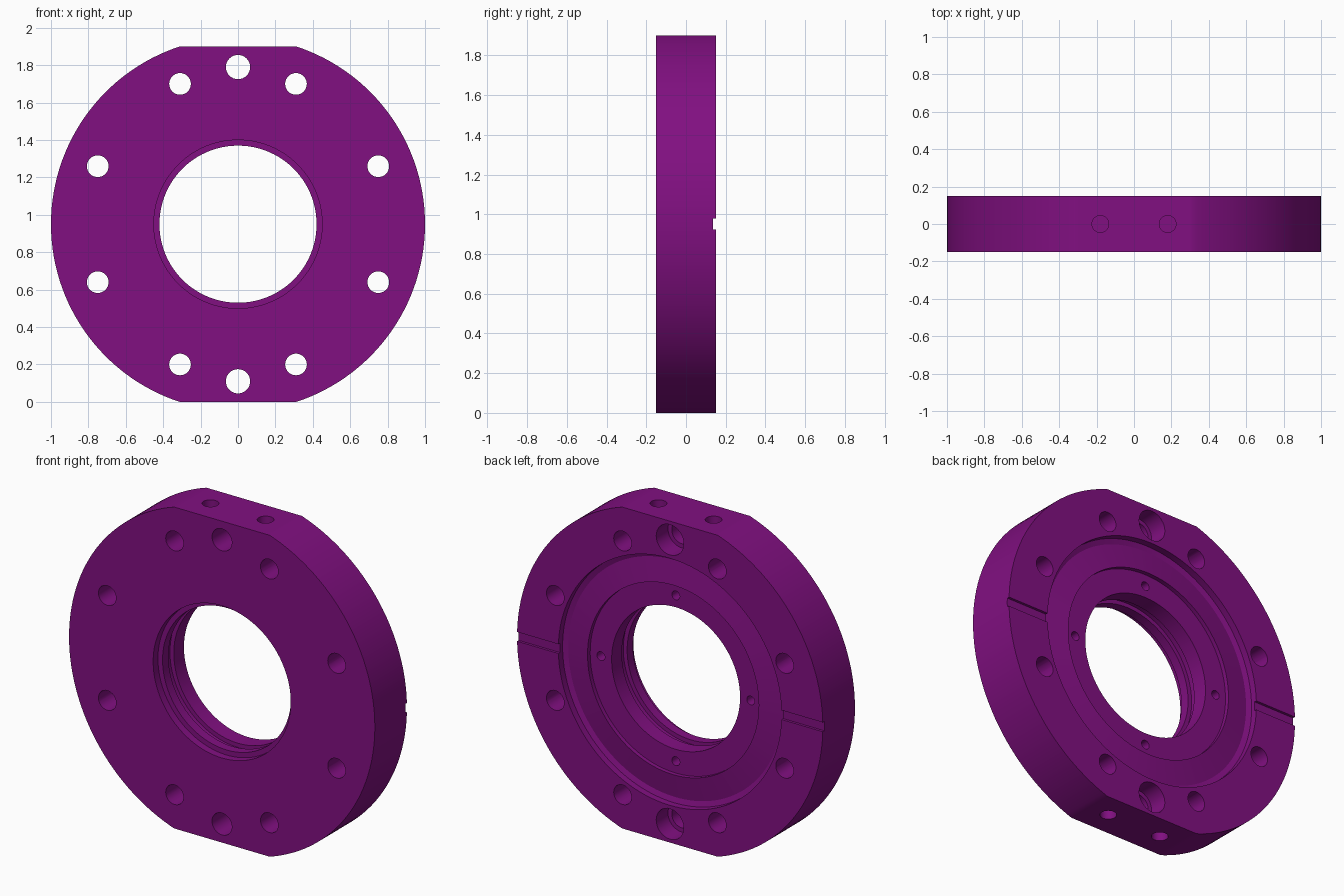
import bpy, bmesh, math
from mathutils import Matrix, Vector

cube = bpy.data.objects.get("Cube")
if cube:
    bpy.data.objects.remove(cube)

CENTRE = 0.95      # height of the ring axis, also half the distance across the flats
HALF = 0.15        # half thickness

purple = bpy.data.materials.new("purple")
purple.use_nodes = True
purple.diffuse_color = (0.22, 0.005, 0.22, 1)
purple.node_tree.nodes["Principled BSDF"].inputs["Base Color"].default_value = purple.diffuse_color


def make_object(name, bm):
    bmesh.ops.recalc_face_normals(bm, faces=bm.faces)
    mesh = bpy.data.meshes.new(name)
    bm.to_mesh(mesh)
    bm.free()
    obj = bpy.data.objects.new(name, mesh)
    bpy.context.collection.objects.link(obj)
    return obj


def lathe(name, profile, steps):
    """Revolve a closed (radius, y) profile around the ring axis."""
    bm = bmesh.new()
    rings = []
    for i in range(steps):
        a = math.tau * i / steps
        rings.append([bm.verts.new((r * math.cos(a), y, CENTRE + r * math.sin(a)))
                      for r, y in profile])
    n = len(profile)
    for i in range(steps):
        a, b = rings[i], rings[(i + 1) % steps]
        for j in range(n):
            k = (j + 1) % n
            bm.faces.new((a[j], a[k], b[k], b[j]))
    return make_object(name, bm)


def cut(cutter, operation="DIFFERENCE"):
    cutter.hide_render = True
    mod = flange.modifiers.new("cut", "BOOLEAN")
    mod.operation = operation
    mod.solver = "EXACT"
    mod.object = cutter
    bpy.context.view_layer.objects.active = flange
    bpy.ops.object.modifier_apply(modifier=mod.name)
    bpy.data.objects.remove(cutter)


def box(name, centre, size):
    bm = bmesh.new()
    bmesh.ops.create_cube(bm, size=1, matrix=Matrix.Translation(centre) @ Matrix.Diagonal((*size, 1)))
    return make_object(name, bm)


def drill(radius, start, end):
    """Cut a round hole between two points."""
    start, end = Vector(start), Vector(end)
    way = end - start
    turn = way.to_track_quat("Z", "Y").to_matrix().to_4x4()
    bm = bmesh.new()
    bmesh.ops.create_cone(bm, cap_ends=True, segments=32, radius1=radius, radius2=radius,
                          depth=way.length, matrix=Matrix.Translation((start + end) / 2) @ turn)
    cut(make_object("drill", bm))


# Flange: stepped bore, groove in the bore, dished recess in the back
flange = lathe("flange_ring", [
    (1.0, -HALF), (1.0, HALF),
    (0.73, HALF), (0.73, 0.11), (0.70, 0.10),
    (0.56, 0.12), (0.56, 0.095), (0.42, 0.095),
    (0.42, 0.0), (0.445, 0.0), (0.445, -0.05), (0.42, -0.05),
    (0.42, -0.105), (0.45, -0.105), (0.45, -HALF)], 144)

# Flats at the top and bottom
cut(box("flats", (0, 0, CENTRE), (3, 1, 2 * CENTRE)), "INTERSECT")

for sx in (-1, 1):
    # Shallow radial slots in the back face
    cut(box("slot", (sx * 0.9, 0.185, CENTRE), (0.5, 0.1, 0.055)))
    for sz in (-1, 1):
        # Mounting holes
        for x, z in ((0.31, 0.75), (0.75, 0.31)):
            drill(0.058, (sx * x, -0.3, CENTRE + sz * z), (sx * x, 0.3, CENTRE + sz * z))
        # Blind holes in the flats
        drill(0.045, (sx * 0.18, 0, CENTRE + sz * 0.80), (sx * 0.18, 0, CENTRE + sz * 1.1))

for s in (-1, 1):
    # Counterbored holes near the flats
    z = CENTRE + s * 0.84
    drill(0.065, (0, -0.3, z), (0, 0.3, z))
    drill(0.09, (0, 0.04, z), (0, 0.3, z))
    # Small blind holes around the bore
    drill(0.026, (s * 0.49, 0.0, CENTRE), (s * 0.49, 0.3, CENTRE))
    drill(0.026, (0, 0.0, CENTRE + s * 0.49), (0, 0.3, CENTRE + s * 0.49))

# Finish
flange.data.materials.clear()
flange.data.materials.append(purple)
for face in flange.data.polygons:
    face.material_index = 0
bpy.ops.object.select_all(action="DESELECT")
flange.select_set(True)
bpy.context.view_layer.objects.active = flange
bpy.ops.object.shade_smooth_by_angle(angle=math.radians(25))
